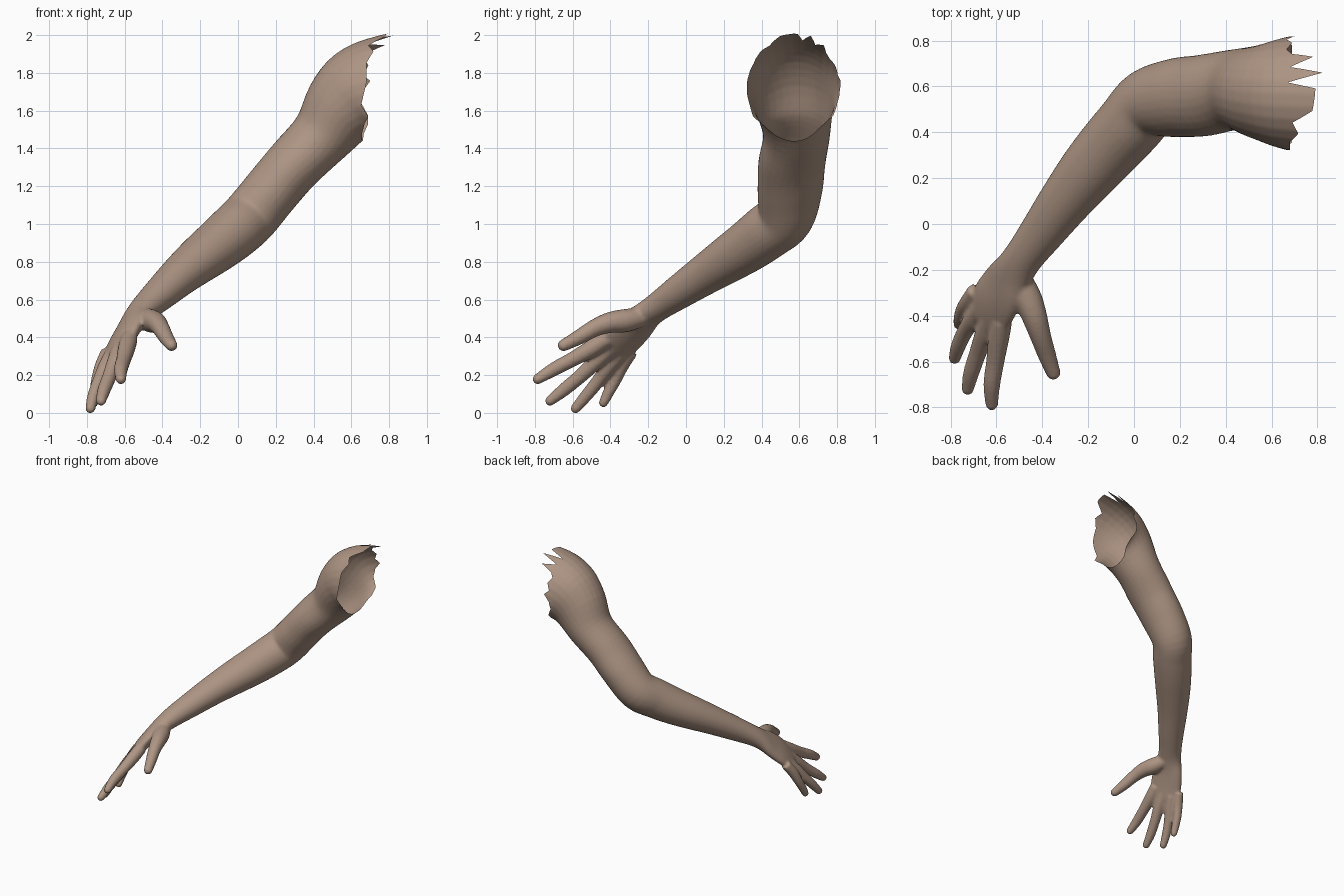
import bpy, bmesh, math
from mathutils import Vector

if "Cube" in bpy.data.objects:
    bpy.data.objects.remove(bpy.data.objects["Cube"])

skin = bpy.data.materials.new("skin_tan")
skin.diffuse_color = (0.42, 0.30, 0.23, 1)
skin.use_nodes = True
skin.node_tree.nodes["Principled BSDF"].inputs["Base Color"].default_value = skin.diffuse_color
UP = Vector((0, 0, 1))
bm = bmesh.new()


def spline(rows, steps):
    """Catmull-Rom through rows of numbers."""
    out = []
    for i in range(len(rows) - 1):
        p = [rows[max(0, min(len(rows) - 1, i + k))] for k in (-1, 0, 1, 2)]
        for j in range(steps):
            t = j / steps
            out.append([0.5 * (2 * b + (c - a) * t + (2 * a - 5 * b + 4 * c - d) * t * t
                               + (3 * b - a - 3 * c + d) * t ** 3)
                        for a, b, c, d in zip(*p)])
    out.append(list(rows[-1]))
    return out


def tube(rows, steps=5, segs=28):
    """Closed loft; row = x, y, z, half width, half height, twist towards the hand plane."""
    rows = spline(rows, steps)
    rings = []
    for i, (x, y, z, a, b, w) in enumerate(rows):
        p, q = rows[max(i - 1, 0)], rows[min(i + 1, len(rows) - 1)]
        t = (Vector(q[:3]) - Vector(p[:3])).normalized()
        side = UP.cross(t).normalized().lerp(Vector((0.6, -0.65, 0.46)), w)
        side = (side - t * side.dot(t)).normalized()
        up = t.cross(side)
        ring = []
        for k in range(segs):
            ang = 2 * math.pi * k / segs
            ring.append(bm.verts.new(Vector((x, y, z)) + side * a * math.cos(ang)
                                     + up * b * math.sin(ang)))
        rings.append(ring)
    for r, s in zip(rings, rings[1:]):
        for k in range(segs):
            m = (k + 1) % segs
            bm.faces.new((r[k], r[m], s[m], s[k]))
    bm.faces.new(rings[0][::-1])
    bm.faces.new(rings[-1])


def digit(points):
    """Round finger with a ball tip; point = x, y, z, radius."""
    tube([(x, y, z, r, r, 0) for x, y, z, r in points], 5, 20)
    x, y, z, r = points[-1]
    ball = bmesh.ops.create_uvsphere(bm, u_segments=20, v_segments=12, radius=r)
    bmesh.ops.translate(bm, verts=ball["verts"], vec=(x, y, z))


# Arm from shoulder to knuckles
tube([
    (0.90, 0.57, 1.735, 0.28, 0.30, 0),
    (0.68, 0.57, 1.70, 0.25, 0.27, 0),
    (0.565, 0.575, 1.632, 0.21, 0.22, 0),
    (0.445, 0.585, 1.475, 0.177, 0.167, 0),
    (0.30, 0.56, 1.325, 0.178, 0.153, 0),
    (0.18, 0.55, 1.185, 0.172, 0.15, 0),
    (0.065, 0.525, 1.045, 0.153, 0.15, 0),
    (-0.02, 0.43, 0.965, 0.148, 0.147, 0),
    (-0.11, 0.33, 0.89, 0.142, 0.137, 0),
    (-0.20, 0.225, 0.82, 0.132, 0.124, 0),
    (-0.30, 0.10, 0.738, 0.115, 0.107, 0),
    (-0.40, -0.035, 0.647, 0.098, 0.09, 0),
    (-0.475, -0.135, 0.578, 0.087, 0.076, 0.2),
    (-0.52, -0.20, 0.53, 0.092, 0.066, 0.6),
    (-0.565, -0.27, 0.47, 0.115, 0.055, 1),
    (-0.61, -0.345, 0.395, 0.125, 0.048, 1),
    (-0.645, -0.405, 0.325, 0.115, 0.038, 1),
    (-0.66, -0.43, 0.295, 0.095, 0.025, 1)])

# Thumb
digit([(-0.50, -0.23, 0.515, 0.05), (-0.465, -0.32, 0.495, 0.062),
       (-0.435, -0.40, 0.485, 0.056), (-0.41, -0.48, 0.457, 0.047),
       (-0.38, -0.57, 0.405, 0.04), (-0.352, -0.648, 0.364, 0.032)])
# Index, middle, ring and little fingers
digit([(-0.575, -0.42, 0.40, 0.045), (-0.59, -0.50, 0.347, 0.046),
       (-0.605, -0.60, 0.29, 0.040), (-0.62, -0.70, 0.237, 0.037),
       (-0.62, -0.785, 0.185, 0.028)])
digit([(-0.625, -0.40, 0.35, 0.042), (-0.65, -0.475, 0.28, 0.043),
       (-0.68, -0.56, 0.20, 0.038), (-0.71, -0.65, 0.125, 0.035),
       (-0.725, -0.72, 0.07, 0.027)])
digit([(-0.665, -0.35, 0.32, 0.04), (-0.70, -0.41, 0.25, 0.041),
       (-0.735, -0.465, 0.175, 0.036), (-0.765, -0.53, 0.095, 0.033),
       (-0.782, -0.585, 0.03, 0.027)])
digit([(-0.69, -0.29, 0.33, 0.036), (-0.722, -0.34, 0.255, 0.037),
       (-0.745, -0.375, 0.18, 0.033), (-0.757, -0.41, 0.115, 0.030),
       (-0.763, -0.437, 0.06, 0.025)])

bmesh.ops.recalc_face_normals(bm, faces=bm.faces)
mesh = bpy.data.meshes.new("arm")
bm.to_mesh(mesh)
bm.free()
mesh.materials.append(skin)
arm = bpy.data.objects.new("arm", mesh)
bpy.context.collection.objects.link(arm)

# Torn shoulder cutter: (angle around the opening, x of the rim)
rim = [(0, .66), (12, .70), (20, .665), (32, .69), (42, .665), (50, .69), (57, .77), (65, .68),
       (73, .80), (80, .67), (86, .775), (105, .765), (118, .69), (130, .715), (145, .68),
       (170, .68), (198, .65), (212, .69), (225, .67), (245, .655), (270, .66), (295, .665),
       (312, .69), (328, .69), (345, .65)]
hub = Vector((0.68, 0.57, 1.71))
cb = bmesh.new()
near, far = [], []
for deg, x in rim:
    a = math.radians(deg)
    y, z = hub.y + 0.5 * math.cos(a), hub.z + 0.5 * math.sin(a)
    near.append(cb.verts.new((hub.x + (x - hub.x) * 0.5 / 0.26, y, z)))
    far.append(cb.verts.new((1.3, y, z)))
centre = cb.verts.new(hub)
for i in range(len(rim)):
    j = (i + 1) % len(rim)
    cb.faces.new((centre, near[j], near[i]))
    cb.faces.new((near[i], near[j], far[j]))
    cb.faces.new((near[i], far[j], far[i]))
cb.faces.new(far)
bmesh.ops.recalc_face_normals(cb, faces=cb.faces)
cut_mesh = bpy.data.meshes.new("shoulder_cutter")
cb.to_mesh(cut_mesh)
cb.free()
cutter = bpy.data.objects.new("shoulder_cutter", cut_mesh)
cutter.hide_render = True
bpy.context.collection.objects.link(cutter)

# Fuse the parts into one skin, soften it, tear the end
bpy.context.view_layer.objects.active = arm
arm.select_set(True)
m = arm.modifiers.new("fuse", 'REMESH')
m.mode = 'VOXEL'
m.voxel_size = 0.009
m = arm.modifiers.new("soften", 'SMOOTH')
m.factor = 0.5
m.iterations = 6
m = arm.modifiers.new("tear", 'BOOLEAN')
m.operation = 'DIFFERENCE'
m.solver = 'EXACT'
m.object = cutter
for name in ("fuse", "soften", "tear"):
    bpy.ops.object.modifier_apply(modifier=name)
bpy.data.objects.remove(cutter)

# Open the shoulder by removing the fan of cap faces
bm = bmesh.new()
bm.from_mesh(arm.data)
bmesh.ops.delete(bm, geom=[v for v in bm.verts if (v.co - hub).length < 0.01], context='VERTS')
low = min(v.co.z for v in bm.verts)
bmesh.ops.translate(bm, verts=bm.verts, vec=(0, 0, -low))
for f in bm.faces:
    f.material_index = 0
bm.to_mesh(arm.data)
bm.free()
arm.data.materials.clear()
arm.data.materials.append(skin)
bpy.ops.object.shade_smooth_by_angle(angle=math.radians(50))
